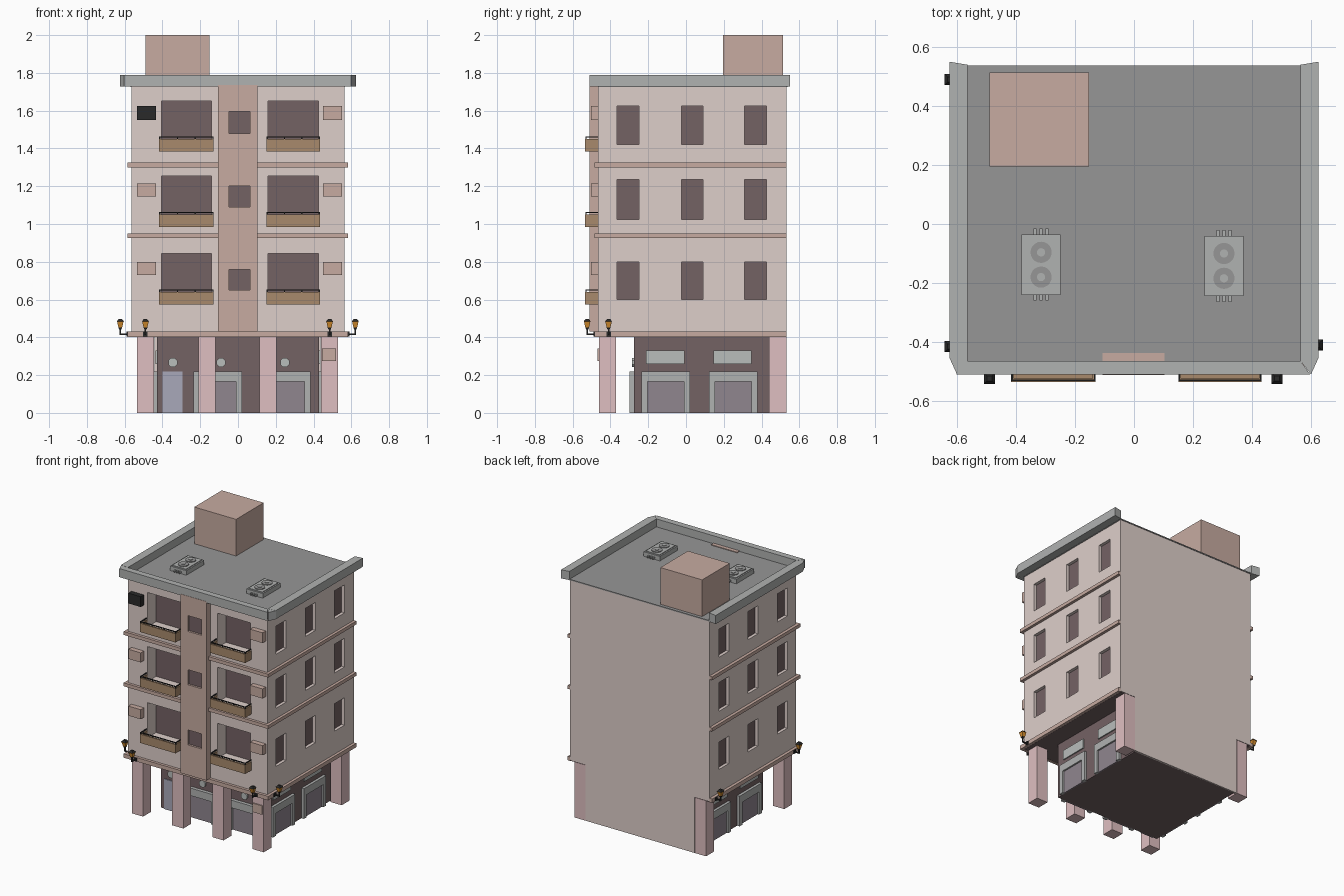
import bpy, bmesh, math
from mathutils import Matrix, Vector

if "Cube" in bpy.data.objects:
    bpy.data.objects.remove(bpy.data.objects["Cube"])


def mat(name, hexcode):
    m = bpy.data.materials.new(name)
    c = [int(hexcode[i:i + 2], 16) / 255 for i in (0, 2, 4)]
    m.diffuse_color = [((v + .055) / 1.055) ** 2.4 for v in c] + [1]
    m.use_nodes = True
    m.node_tree.nodes["Principled BSDF"].inputs["Base Color"].default_value = m.diffuse_color
    return m


WALL, TRIM = mat("wall", "DECFCA"), mat("trim", "C7ABA1")
PINK, DARK = mat("column", "DFBFC1"), mat("dark", "746264")
WOOD, GREY = mat("wood", "A98A6C"), mat("grey", "B0B2B1")
ROOF, GLASS = mat("roof", "969696"), mat("glass", "90868F")
BLUE, BLACK = mat("blue", "A8A9BA"), mat("black", "2A2A2A")
AMBER, SIGN = mat("amber", "D89030"), mat("sign", "B9BDBB")


def finish(name, bm, m):
    bmesh.ops.recalc_face_normals(bm, faces=bm.faces)
    me = bpy.data.meshes.new(name)
    bm.to_mesh(me)
    bm.free()
    me.materials.append(m)
    ob = bpy.data.objects.new(name, me)
    bpy.context.collection.objects.link(ob)
    return ob


def add_box(bm, b):
    x0, x1, y0, y1, z0, z1 = b
    M = Matrix.Translation(((x0 + x1) / 2, (y0 + y1) / 2, (z0 + z1) / 2))
    bmesh.ops.create_cube(bm, size=1, matrix=M @ Matrix.Diagonal((x1 - x0, y1 - y0, z1 - z0, 1)))


def boxes(name, m, *items):
    bm = bmesh.new()
    for b in items:
        add_box(bm, b)
    return finish(name, bm, m)


def add_cone(bm, x, y, z0, z1, r0, r1, n, rot=0.0):
    M = Matrix.Translation((x, y, (z0 + z1) / 2)) @ Matrix.Rotation(rot, 4, 'Z')
    bmesh.ops.create_cone(bm, cap_ends=True, segments=n, radius1=r0, radius2=r1, depth=z1 - z0, matrix=M)


def prism(name, m, pts, z0, z1):
    bm = bmesh.new()
    f = bm.faces.new([bm.verts.new((x, y, z0)) for x, y in pts])
    up = bmesh.ops.extrude_face_region(bm, geom=[f])
    bmesh.ops.translate(bm, vec=(0, 0, z1 - z0), verts=[v for v in up["geom"] if isinstance(v, bmesh.types.BMVert)])
    return finish(name, bm, m)


def cut(ob, holes):
    cutter = boxes("cutter", DARK, *holes)
    cutter.hide_render = True
    mod = ob.modifiers.new("openings", 'BOOLEAN')
    mod.operation, mod.solver, mod.object = 'DIFFERENCE', 'EXACT', cutter
    bpy.context.view_layer.objects.active = ob
    bpy.ops.object.modifier_apply(modifier=mod.name)
    bpy.data.objects.remove(cutter)


X, YF, YB = 0.563, -0.465, 0.533
BAYS = [(-0.405, -0.14), (0.16, 0.425)]
FLOORS = [(0.575, 0.845), (0.985, 1.255), (1.385, 1.65)]
SIDE_Y = [(-0.365, -0.25), (-0.025, 0.09), (0.31, 0.425)]
SIDE_Z = [(0.60, 0.80), (1.025, 1.235), (1.42, 1.625)]
MID_Z = [(0.65, 0.76), (1.09, 1.20), (1.48, 1.595)]

# upper walls with recessed front bays and side windows
holes, panes = [], []
for z0, z1 in FLOORS:
    for x0, x1 in BAYS:
        holes.append((x0, x1, YF - .05, -0.365, z0 + .015, z1))
        panes.append((x0, x1, -0.367, -0.362, z0 + .015, z1))
for z0, z1 in SIDE_Z:
    for y0, y1 in SIDE_Y:
        for s in (-1, 1):
            a, b = sorted((s * (X - .025), s * (X + .05)))
            holes.append((a, b, y0, y1, z0, z1))
            a, b = sorted((s * (X - .03), s * (X - .022)))
            panes.append((a, b, y0, y1, z0, z1))
walls = boxes("upper_walls", WALL, (-X, X, YF, YB, 0.41, 1.728))
cut(walls, holes)
boxes("window_panes", DARK, *panes)
boxes("underside", DARK, (-X + .002, X - .002, YF + .002, YB - .002, 0.404, 0.411))

# central pilaster with small windows
pil = boxes("pilaster", TRIM, (-0.107, 0.103, -0.512, -0.437, 0.43, 1.737))
cut(pil, [(-0.047, 0.063, -0.55, -0.495, a, b) for a, b in MID_Z])
boxes("pilaster_windows", DARK, *[(-0.047, 0.063, -0.497, -0.492, a, b) for a, b in MID_Z])

# ledges around front and sides
for z0, z1 in ((0.403, 0.432), (0.925, 0.95), (1.30, 1.325)):
    boxes("ledge", TRIM, (-0.585, 0.583, -0.485, YF, z0, z1),
          (-0.585, -X, YF, YB, z0, z1), (X, 0.583, YF, YB, z0, z1))

# balconies: wooden tray with rail
for z0, _ in FLOORS:
    for x0, x1 in ((-0.417, -0.13), (0.15, 0.433)):
        boxes("balcony", WOOD, (x0, x1, -0.535, YF, z0, z0 + .014),
              (x0, x1, -0.535, -0.523, z0 + .014, z0 + .064),
              (x0, x0 + .01, -0.523, YF, z0 + .014, z0 + .064),
              (x1 - .01, x1, -0.523, YF, z0 + .014, z0 + .064))
        rail = [(x0, x1, -0.533, -0.527, z0 + .072, z0 + .078)]
        rail += [(x, x + .006, -0.533, YF, z0 + .072, z0 + .078) for x in (x0, x1 - .006)]
        rail += [(x, x + .006, -0.533, -0.527, z0 + .06, z0 + .074)
                 for x in [x0 + (x1 - x0 - .006) * i / 3 for i in range(4)]]
        boxes("balcony_rail", BLACK, *rail)

# wall-mounted units
for i, (z0, z1) in enumerate(((0.73, 0.80), (1.145, 1.215), (1.55, 1.625))):
    boxes("wall_unit_left", BLACK if i == 2 else TRIM, (-0.535, -0.435, -0.502, YF, z0, z1))
    boxes("wall_unit_right", TRIM, (0.45, 0.55, -0.502, YF, z0, z1))
boxes("column_plate", TRIM, (0.445, 0.52, -0.468, -0.455, 0.275, 0.34))

# columns
for x0, x1 in ((-0.535, -0.445), (-0.21, -0.12), (0.115, 0.205), (0.44, 0.53)):
    boxes("front_column", PINK, (x0, x1, -0.46, -0.37, 0, 0.405))
for x0, x1 in ((-0.535, -0.445), (0.44, 0.53)):
    boxes("back_column", PINK, (x0, x1, 0.44, YB, 0, 0.405))

# recessed ground floor
G = 0.428
boxes("ground_floor", DARK, (-G, G, -0.275, 0.525, 0, 0.405))
boxes("ground_back_wall", WALL, (-0.442, 0.438, 0.52, YB, 0, 0.411))

# shop fronts: frame around a glass door
frames, doors, signs = [], [], []
for c in (-0.107, 0.255):
    frames += [(c - .128, c - .097, -0.30, -0.27, 0, .22), (c + .097, c + .128, -0.30, -0.27, 0, .22),
               (c - .097, c + .097, -0.30, -0.27, .165, .22)]
    doors.append((c - .097, c + .097, -0.285, -0.27, 0, .165))
for s in (-1, 1):
    for c in (-0.107, 0.25):
        a, b = sorted((s * (G - .005), s * (G + .02)))
        frames += [(a, b, c - .128, c - .097, 0, .22), (a, b, c + .097, c + .128, 0, .22),
                   (a, b, c - .097, c + .097, .165, .22)]
        a, b = sorted((s * (G - .005), s * (G + .008)))
        doors.append((a, b, c - .097, c + .097, 0, .165))
        signs.append((a, b, c - .105, c + .098, .26, .33))
boxes("shop_frames", GREY, *frames)
boxes("shop_doors", GLASS, *doors)
boxes("side_panels", SIGN, *signs)
boxes("entrance_door", BLUE, (-0.40, -0.295, -0.282, -0.27, 0, .22))
for x in (-0.345, -0.09, 0.248):
    bm = bmesh.new()
    add_cone(bm, 0, 0, 0, .012, .026, .026, 8, math.pi / 8)
    ob = finish("round_light", bm, SIGN)
    ob.location, ob.rotation_euler = (x, -0.274, 0.267), (math.pi / 2, 0, 0)

# roof, parapet and stair box
boxes("roof", ROOF, (-0.57, 0.567, YF, 0.537, 1.724, 1.732))
prism("parapet_front", GREY, [(-0.603, -0.51), (0.597, -0.51), (0.565, YF), (-0.57, YF)], 1.727, 1.79)
for s in (-1, 1):
    prism("parapet_side", GREY, [(s * .625, 0.55), (s * .625, -0.455), (s * .565, YF), (s * .565, 0.54)], 1.727, 1.79)
    # corner piece joining the parapets
    prism("parapet_corner", GREY, [(s * .565, YF), (s * .625, -0.455), (s * .6, -0.51)], 1.727, 1.789)
boxes("stair_box", TRIM, (-0.49, -0.152, 0.195, 0.513, 1.73, 2.0))

# rooftop fan units
for cx, cy in ((-0.315, -0.138), (0.305, -0.142)):
    items = [(cx - .066, cx + .066, cy - .102, cy + .102, 1.73, 1.765),
             (cx - .056, cx + .056, cy - .092, cy + .092, 1.765, 1.77)]
    items += [(cx + d - .005, cx + d + .005, cy - .122, cy + .122, 1.738, 1.75) for d in (-.02, 0, .02)]
    boxes("roof_unit", GREY, *items)
    for dy in (-.042, .042):
        for n, m, r, z in (("fan_ring", DARK and ROOF, .036, 1.775), ("fan_hub", GREY, .014, 1.779)):
            bm = bmesh.new()
            add_cone(bm, cx, cy + dy, 1.765, z, r, r, 20)
            finish(n, bm, m)

# wall lanterns on brackets; local -y points away from the wall
Q = math.pi / 4
for x, y, a in ((-0.49, -0.485, 0), (0.485, -0.485, 0), (-0.585, -0.415, -90),
                (0.583, -0.41, 90), (-0.585, 0.49, -90)):
    bm = bmesh.new()
    add_cone(bm, 0, -.038, .452, .484, .014, .024, 4, Q)
    glass = finish("lantern_glass", bm, AMBER)
    bm = bmesh.new()
    add_cone(bm, 0, -.038, .484, .497, .027, .012, 4, Q)
    add_cone(bm, 0, -.038, .442, .452, .008, .015, 4, Q)
    add_box(bm, (-.004, .004, -.042, 0, .412, .42))
    add_box(bm, (-.004, .004, -.042, -.034, .42, .444))
    add_box(bm, (-.012, .012, -.006, .002, .405, .43))
    frame = finish("lantern_frame", bm, BLACK)
    for ob in (glass, frame):
        ob.location, ob.rotation_euler = (x, y, 0), (0, 0, math.radians(a))
